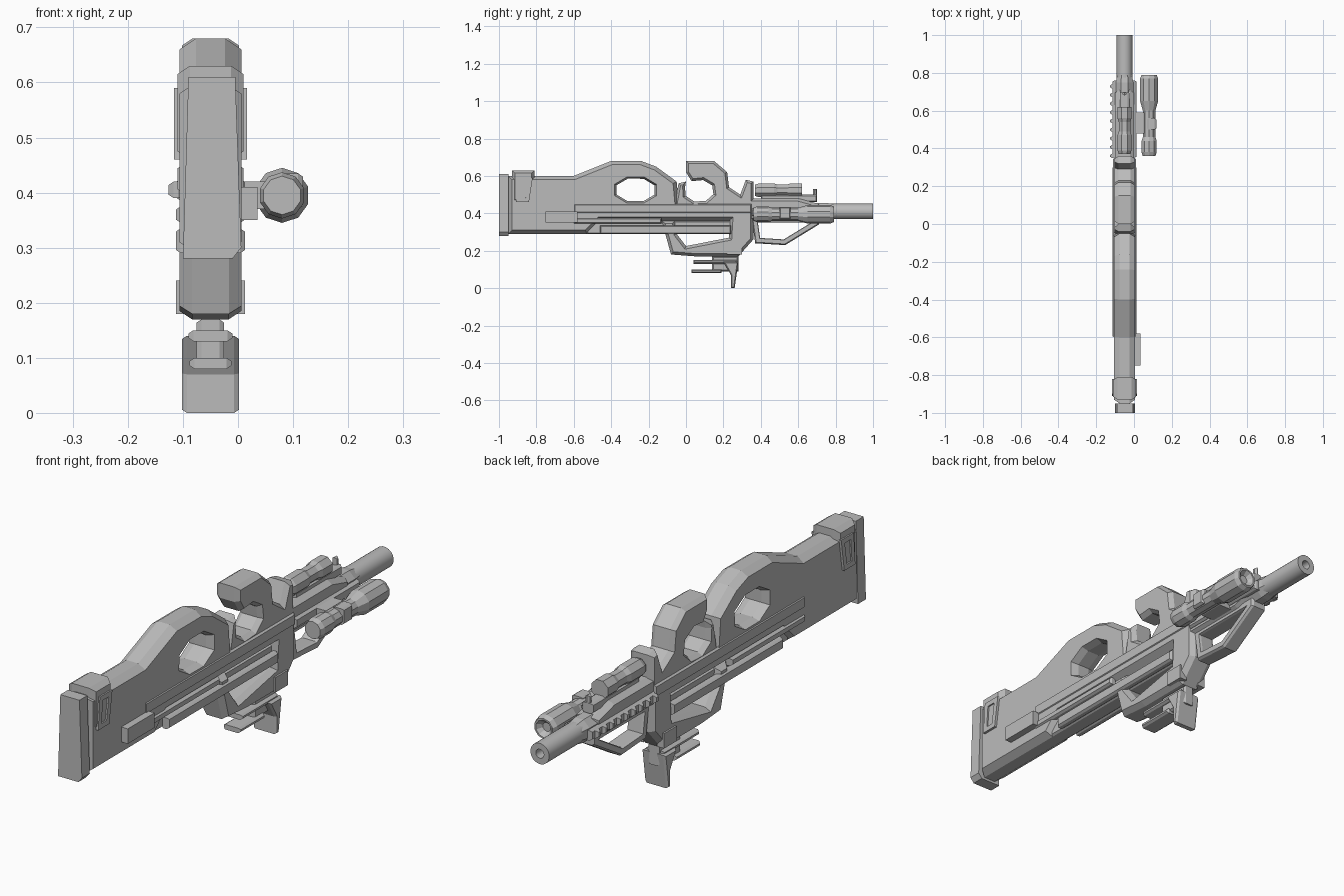
import bpy, bmesh, math
from mathutils import Vector

cube = bpy.data.objects.get("Cube")
if cube:
    bpy.data.objects.remove(cube, do_unlink=True)

COLOUR = (.5, .5, .5, 1)
grey = bpy.data.materials.new("mid grey")
grey.use_nodes = True
grey.diffuse_color = COLOUR
grey.node_tree.nodes["Principled BSDF"].inputs["Base Color"].default_value = COLOUR

# Shared levels: centre plane, half width, key heights, key stations along the length
CENTRE, HALF = -.05, .056
GUARD, BELLY, MID, DECK, COMB, CREST = .17, .29, .36, .46, .6, .68
BUTT, FRONT, NOSE, MUZZLE = -.95, .35, .71, 1
BORE, TRIM = .41, .006


def finish(name, bm, smooth=False):
    bmesh.ops.recalc_face_normals(bm, faces=bm.faces)
    mesh = bpy.data.meshes.new(name)
    bm.to_mesh(mesh)
    bm.free()
    mesh.materials.append(grey)
    part = bpy.data.objects.new(name, mesh)
    bpy.context.collection.objects.link(part)
    if smooth:
        bpy.ops.object.select_all(action='DESELECT')
        part.select_set(True)
        bpy.context.view_layer.objects.active = part
        bpy.ops.object.shade_smooth_by_angle(angle=math.radians(40))


def arc(y, z, width, height, start=22, end=337, count=8):
    """Points along an ellipse, between two angles in degrees."""
    angles = [math.radians(start + (end - start) * k / (count - 1)) for k in range(count)]
    return [(y + width * math.cos(a), z + height * math.sin(a)) for a in angles]


def inset(outline, distance):
    """Mitred offset of a closed outline; a positive distance shrinks it."""
    points = [Vector(p) for p in outline]
    following = points[1:] + points[:1]
    area = sum(p.cross(q) for p, q in zip(points, following))
    turn = math.copysign(1, area)
    result = []
    for before, point, after in zip(points[-1:] + points[:-1], points, following):
        a, b = (point - before).normalized(), (after - point).normalized()
        normal_a, normal_b = Vector((-a.y, a.x)) * turn, Vector((-b.y, b.x)) * turn
        miter = max(1 + normal_a.dot(normal_b), .5)
        result.append(point + (normal_a + normal_b) * distance / miter)
    return result


def bridge(bm, rings):
    """Join a list of equal rings of vertices with quads."""
    for lower, upper in zip(rings, rings[1:]):
        for i in range(len(lower)):
            bm.faces.new((lower[i - 1], lower[i], upper[i], upper[i - 1]))


def prism(name, outline, low, high, chamfer=0, hole=None, axis='X'):
    """Extrude an outline along an axis, with chamfered rims and an optional hole."""
    bm = bmesh.new()
    caps = ([], [])
    depth = chamfer * 1.5
    for loop, shrink in ((outline, chamfer), (hole, -chamfer / 2)):
        if not loop:
            continue
        rim = inset(loop, shrink)
        levels = [(rim, low), (rim, high)]
        if chamfer:
            levels[1:1] = [(loop, low + depth), (loop, high - depth)]
        rings = [[bm.verts.new((c, u, v) if axis == 'X' else (u, c, v)) for u, v in points]
                 for points, c in levels]
        bridge(bm, rings)
        for cap, ring in zip(caps, (rings[0], rings[-1])):
            cap += [bm.edges.get((ring[i - 1], ring[i])) for i in range(len(ring))]
    for cap in caps:
        bmesh.ops.triangle_fill(bm, edges=cap, use_beauty=True)
    finish(name, bm)


def centred(name, outline, half=HALF, chamfer=TRIM, hole=None):
    prism(name, outline, CENTRE - half, CENTRE + half, chamfer, hole)


def box(back, front, bottom, top):
    return [(back, bottom), (front, bottom), (front, top), (back, top)]


def pair(name, outline, inner=.03, outer=.063, chamfer=TRIM, hole=None):
    """The same part on both sides of the body."""
    for label, side in (("right", -1), ("left", 1)):
        low, high = sorted((CENTRE + side * inner, CENTRE + side * outer))
        prism(f"{label}_{name}", outline, low, high, chamfer, hole)


def tube(name, x, z, rings, sides=8, smooth=False):
    """Loft of round sections, each a station and a radius, along the length."""
    bm = bmesh.new()
    turns = [(k + .5) * math.tau / sides for k in range(sides)]
    loops = [[bm.verts.new((x + r * math.cos(t), y, z + r * math.sin(t))) for t in turns]
             for y, r in rings]
    bridge(bm, loops)
    bm.faces.new(loops[0])
    bm.faces.new(loops[-1])
    finish(name, bm, smooth)


# Stock with its large opening
centred("stock",
        [(BUTT, BELLY), (-.53, BELLY), (-.46, MID), (FRONT, MID), (FRONT, DECK),
         (-.04, DECK), (-.05, .57), (-.16, .65), (-.24, CREST), (-.4, CREST),
         (-.6, COMB), (BUTT, COMB)],
        chamfer=.02, hole=arc(-.27, .525, .11, .065))

# Butt plate, narrower at the top, and the cap over it
prism("butt_plate",
      [(CENTRE - .04, .61), (CENTRE + .045, .61), (CENTRE + HALF, .3),
       (CENTRE + .04, .28), (CENTRE - .05, .28)],
      -MUZZLE, BUTT, axis='Y')
centred("butt_cap", [(-.93, DECK), (-.85, DECK), (-.81, .57), (-.81, .63), (-.93, .63)],
        half=.06, chamfer=.015)

# Buckles, slabs, rods and rails on both sides
buckle = [(-.91, DECK), (-.84, DECK), (-.82, .59), (-.9, .59)]
pair("buckle", buckle, inner=HALF, outer=.066, chamfer=0, hole=inset(buckle, .02))
pair("slab", box(-.6, -.13, .345, .375))
pair("rod", box(-.46, .24, BELLY, .335))
pair("spine", box(-.6, FRONT, .4, .45), outer=.06)
pair("hand_rail", box(FRONT, .76, .385, .425))
pair("guard_plate", box(.22, .3, .18, .24), chamfer=0)
centred("lower_channel", box(-.53, .24, BELLY, MID), half=.035)
prism("side_box", box(-.75, -.58, .35, BORE), CENTRE, .035)

# Open hooked grip ahead of the stock
centred("hook_grip",
        [(0, .62), (0, CREST), (.15, CREST), (.22, .62), (.23, .54), (.29, .5),
         (.32, .58), (.36, .57), (.36, .4), (-.07, .4), (-.04, .56), (0, .57)]
        + arc(.07, .52, .08, .06, start=160, end=480),
        half=.052, chamfer=.013)

# Lower guard
centred("lower_guard",
        [(-.13, MID), (-.08, .18), (.05, GUARD), (.28, GUARD), (.36, .26), (.36, .44),
         (.24, .44), (.23, .27), (0, .225), (-.05, BELLY), (-.06, MID)],
        chamfer=.015)

# Stacked rails and foot under the guard
centred("under_rail", box(.04, .27, .13, .15), half=.04)
centred("under_neck", box(.14, .28, .09, GUARD), half=.025)
centred("under_plate", box(.03, .19, .08, .1), half=.038)
centred("foot", [(.2, .14), (.28, .14), (.26, 0), (.24, 0), (.24, .07)], half=.052)

# Front receiver and the angled fore grip
centred("receiver",
        [(.32, MID), (.62, MID), (NOSE, .38), (NOSE, .45), (COMB, .48), (.32, .48)],
        half=.05, chamfer=.015)
grip = [(.37, .24), (.53, .23), (NOSE, .34), (NOSE, .38), (FRONT, .38)]
centred("fore_grip", grip, half=.035, hole=inset(grip, .03))
for i in range(9):
    start = FRONT + i * .046
    prism(f"rail_tooth_{i}", box(start, start + .022, .39, .42), -.126, -.1, TRIM)

# Barrel with an open bore
thick, bore = .042, .018
tube("barrel", CENTRE, BORE,
     [(COMB, thick), (MUZZLE, thick), (MUZZLE, bore), (BUTT + 1.9, bore)], 20, True)
tube("barrel_collar", CENTRE, BORE, [(CREST, .05), (.75, .05), (.79, thick)])

# Top device on its mount, with a sight post
slim, wide = .033, .04
tube("top_device", CENTRE, .523,
     [(.37, slim), (.39, wide), (.47, wide), (.49, slim), (.54, slim), (.56, wide), (.62, wide)])
centred("top_mount", box(.4, .7, DECK, .5), half=.025)
centred("sight_post", box(.68, .7, DECK, .53), half=.01)

# Side scope and its bracket
slim, wide, bell = .035, .042, .05
tube("side_scope", .08, .395,
     [(.36, slim), (.38, wide), (.44, wide), (DECK, slim), (COMB, slim), (.65, bell),
      (.77, bell), (.79, wide), (.79, slim), (.77, bore)], 10)
prism("scope_turret", box(.5, .56, .37, .435), .07, .118, TRIM)
prism("scope_bracket", box(.48, .59, .37, .42), CENTRE, .06, TRIM)
